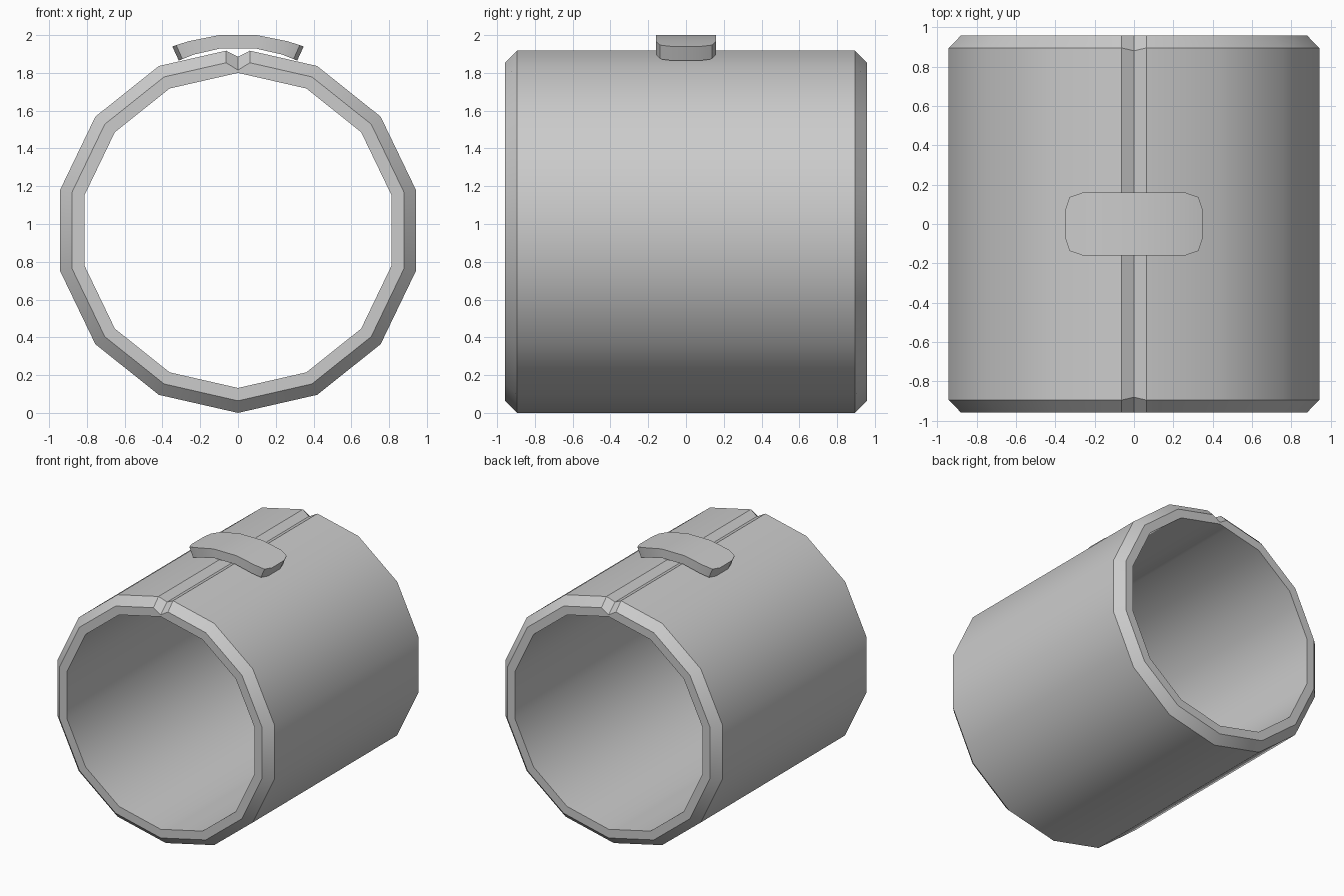
import bpy, bmesh, math

if "Cube" in bpy.data.objects:
    bpy.data.objects.remove(bpy.data.objects["Cube"])


def make_object(name, verts, faces):
    mesh = bpy.data.meshes.new(name)
    bm = bmesh.new()
    vs = [bm.verts.new(v) for v in verts]
    for f in faces:
        bm.faces.new([vs[i] for i in f])
    bmesh.ops.recalc_face_normals(bm, faces=bm.faces)
    bm.to_mesh(mesh)
    bm.free()
    ob = bpy.data.objects.new(name, mesh)
    bpy.context.collection.objects.link(ob)
    bpy.context.view_layer.objects.active = ob
    ob.select_set(True)
    bpy.ops.object.shade_smooth_by_angle(angle=math.radians(30))
    ob.select_set(False)
    return ob


# Band: 14-sided tube with chamfered rims and a V seam along the top
CZ, SIDES, SEAM = 0.966, 14, 0.063


def section(radius, seam_z, y, seam_y):
    """One loop of the tube, starting at the seam bottom."""
    slope = math.tan(math.pi / SIDES)
    shoulder = CZ + radius - SEAM * slope
    pts = [(0, seam_y, seam_z), (SEAM, y, shoulder)]
    for i in range(1, SIDES):
        a = 2 * math.pi * i / SIDES
        pts.append((radius * math.sin(a), y, CZ + radius * math.cos(a)))
    return pts + [(-SEAM, y, shoulder)]


loops = []
for s in (-1, 1):
    parts = [section(0.966, 1.885, s * 0.895, s * 0.88),
             section(0.902, 1.815, s * 0.958, s * 0.958),
             section(0.834, 1.80, s * 0.958, s * 0.958)]
    loops += parts if s < 0 else parts[::-1]
n = len(loops[0])
faces = []
for k in range(6):
    a, b = k * n, (k + 1) % 6 * n
    faces += [(a + i, a + (i + 1) % n, b + (i + 1) % n, b + i) for i in range(n)]
# loops run outer -> inner at the front, inner -> outer at the back
make_object("band", [p for loop in loops for p in loop], faces)

# Clasp: curved plate with rounded corners, bridging the seam
# (x, half width, top z, bottom z), mirrored across x
half = [(0.10, 0.16, 2.0, 1.93), (0.26, 0.16, 1.968, 1.897),
        (0.327, 0.137, 1.947, 1.873), (0.348, 0.075, 1.94, 1.865)]
stations = [(-x, w, t, b) for x, w, t, b in half[::-1]] + half
verts = []
for x, w, t, b in stations:
    verts += [(x, -w, t), (x, w, t), (x * 0.9, w, b), (x * 0.9, -w, b)]
faces = [(0, 1, 2, 3)]
for k in range(len(stations) - 1):
    a = 4 * k
    faces += [(a + i, a + (i + 1) % 4, a + 4 + (i + 1) % 4, a + 4 + i) for i in range(4)]
e = len(verts) - 4
faces.append((e, e + 1, e + 2, e + 3))
make_object("clasp", verts, faces)
